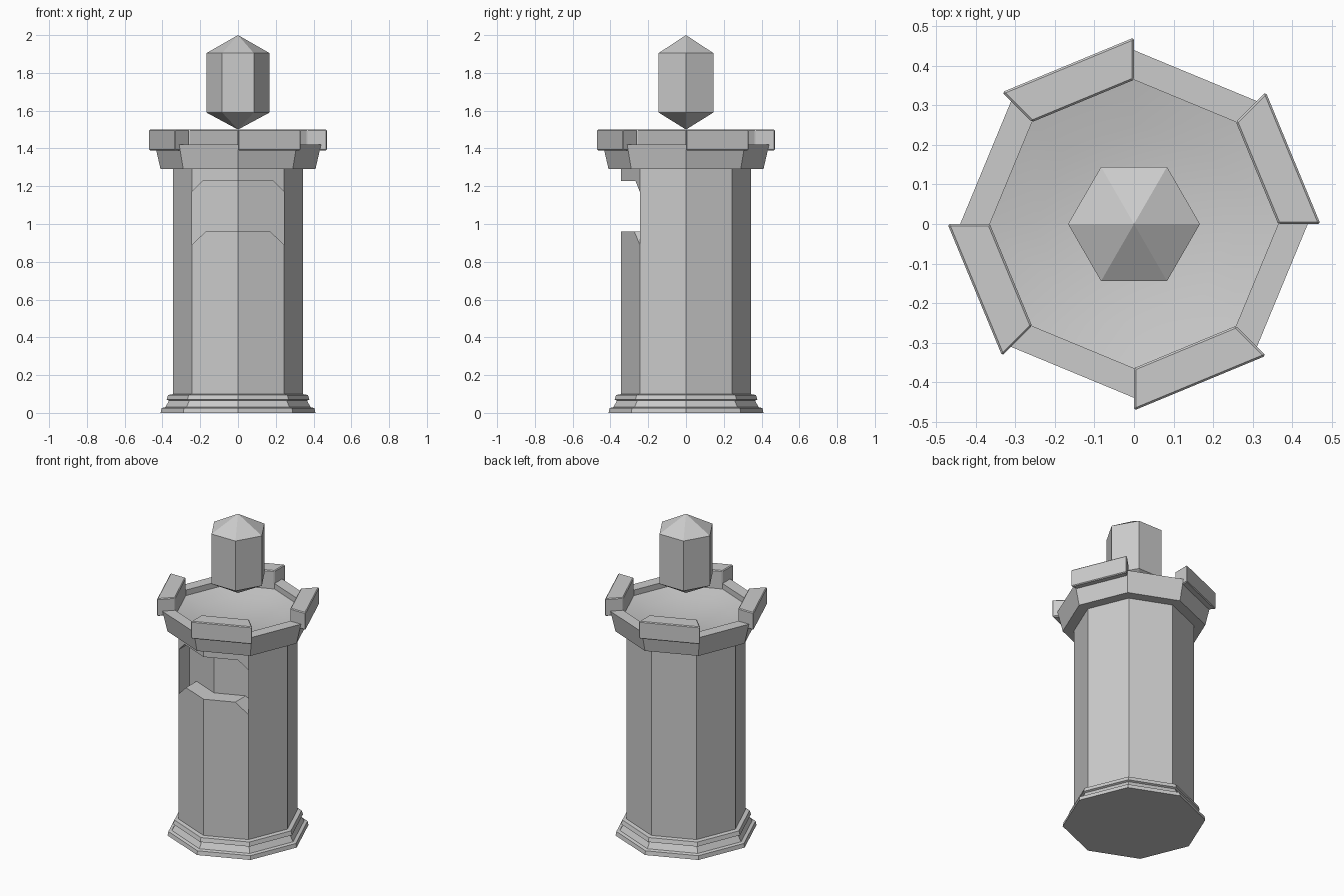
import bpy, bmesh, math
from math import radians, cos, sin

cube = bpy.data.objects.get("Cube")
if cube:
    bpy.data.objects.remove(cube, do_unlink=True)

stone = bpy.data.materials.new("grey stone")
stone.use_nodes = True
stone.diffuse_color = (0.6, 0.6, 0.6, 1)
stone.node_tree.nodes["Principled BSDF"].inputs["Base Color"].default_value = (0.6, 0.6, 0.6, 1)


def finish(bm, name):
    bmesh.ops.recalc_face_normals(bm, faces=bm.faces[:])
    mesh = bpy.data.meshes.new(name)
    bm.to_mesh(mesh)
    bm.free()
    mesh.materials.append(stone)
    obj = bpy.data.objects.new(name, mesh)
    bpy.context.collection.objects.link(obj)
    return obj


def lathe(name, profile, sides):
    """Stack of polygon rings (radius, height); radius 0 makes a tip."""
    bm = bmesh.new()
    rings = []
    for r, z in profile:
        count = sides if r else 1
        rings.append([bm.verts.new((r * cos(math.tau * i / sides), r * sin(math.tau * i / sides), z))
                      for i in range(count)])
    for low, high in zip(rings, rings[1:]):
        for i in range(sides):
            j = (i + 1) % sides
            corners = [low[i % len(low)], low[j % len(low)], high[j % len(high)], high[i % len(high)]]
            bm.faces.new(list(dict.fromkeys(corners)))
    for ring in (rings[0], rings[-1]):
        if len(ring) > 1:
            bm.faces.new(ring)
    return finish(bm, name)


def smooth(obj, angle):
    bpy.ops.object.select_all(action="DESELECT")
    obj.select_set(True)
    bpy.context.view_layer.objects.active = obj
    bpy.ops.object.shade_smooth_by_angle(angle=radians(angle))


# Stepped base moulding
lathe("base", [(0.41, 0), (0.405, 0.025), (0.385, 0.03), (0.365, 0.065),
               (0.378, 0.07), (0.37, 0.095), (0.34, 0.1)], 8)

# Shaft with a chamfered recess over its two front faces
shaft = lathe("shaft", [(0.345, 0.05), (0.345, 1.3)], 8)
half = [(0, 0.96), (0.172, 0.96), (0.243, 0.89), (0.243, 1.17), (0.188, 1.227), (0, 1.227)]
outline = half + [(-x, z) for x, z in reversed(half[1:-1])]
bm = bmesh.new()
front = [bm.verts.new((x, -0.6, z)) for x, z in outline]
back = [bm.verts.new((x, -0.24 + 0.414 * abs(x), z)) for x, z in outline]
for i in range(len(outline)):
    j = (i + 1) % len(outline)
    bm.faces.new((front[i], front[j], back[j], back[i]))
bm.faces.new(front)
middle = len(half)
bm.faces.new(back[:middle])
bm.faces.new(back[middle - 1:] + back[:1])
cutter = finish(bm, "recess_cutter")
cutter.hide_render = True
cutter.hide_set(True)
cut = shaft.modifiers.new("recess", "BOOLEAN")
cut.operation = "DIFFERENCE"
cut.solver = "EXACT"
cut.object = cutter

# Flared crown with a shallow dished floor
crown = lathe("crown", [(0.34, 1.29), (0.41, 1.29), (0.44, 1.42), (0.365, 1.42),
                        (0.365, 1.385), (0.25, 1.36), (0.12, 1.345), (0, 1.34)], 8)
smooth(crown, 30)

# Four battlement blocks on alternate sides
for n in range(4):
    bm = bmesh.new()
    plan = []
    for r, a in ((0.365, 0), (0.472, 0), (0.472, 45), (0.365, 45)):
        t = radians(a + 90 * n)
        plan.append((r * cos(t), r * sin(t)))
    low = [bm.verts.new((x, y, 1.39)) for x, y in plan]
    bottom = bm.faces.new(low)
    top = bmesh.ops.extrude_face_region(bm, geom=[bottom])["geom"]
    bmesh.ops.translate(bm, vec=(0, 0, 0.11), verts=[g for g in top if isinstance(g, bmesh.types.BMVert)])
    if not any(set(f.verts) == set(low) for f in bm.faces):
        bm.faces.new(low)
    block = finish(bm, f"battlement_{n + 1}")
    bevel = block.modifiers.new("soft edges", "BEVEL")
    bevel.width = 0.005
    bevel.segments = 1

# Floating six-sided crystal
lathe("crystal", [(0, 1.5), (0.167, 1.59), (0.167, 1.905), (0, 2.0)], 6)
